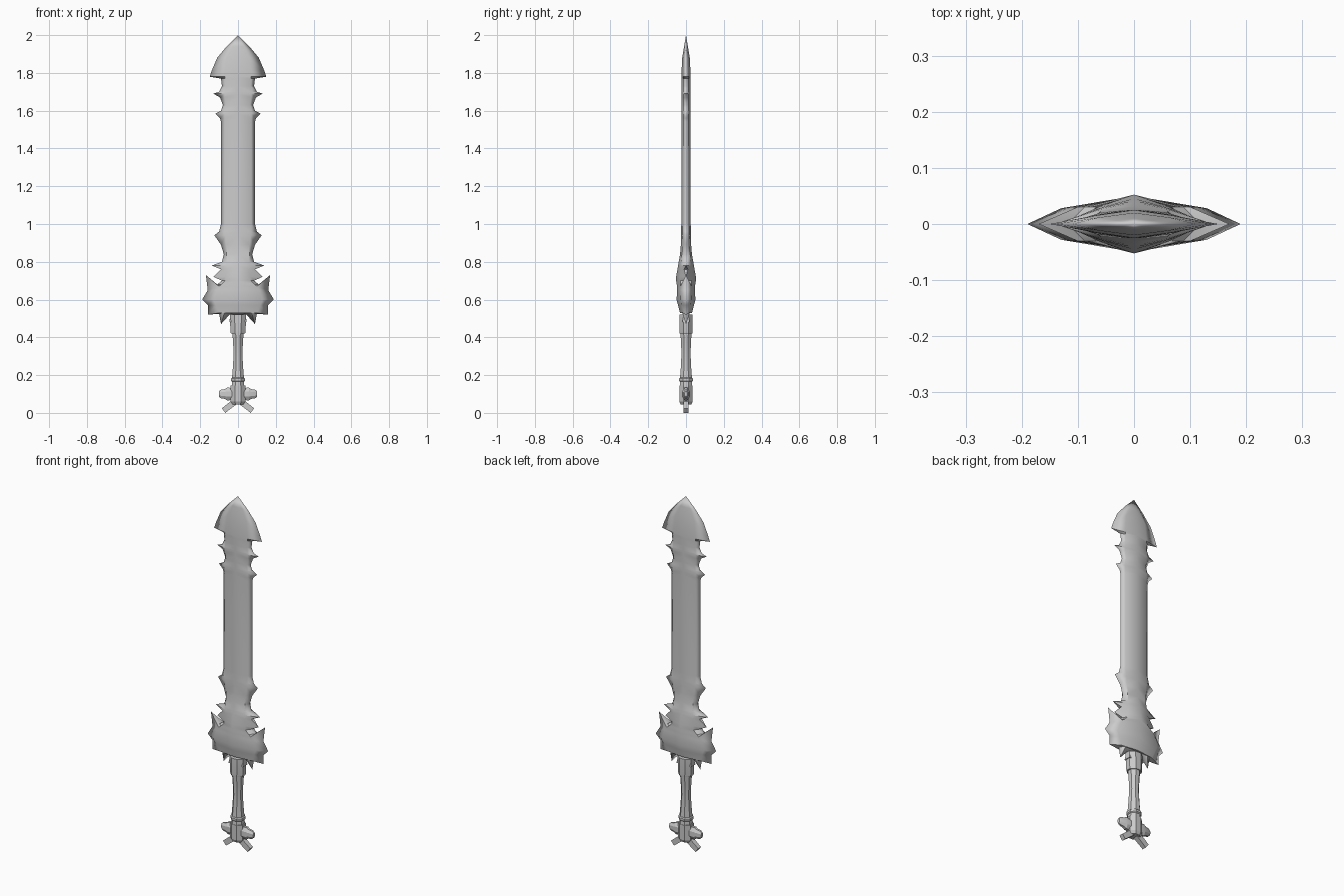
import bpy
import bmesh
from math import cos, sin, pi, radians
from mathutils import Matrix, Vector

cube = bpy.data.objects.get("Cube")
if cube:
    bpy.data.objects.remove(cube, do_unlink=True)

steel = bpy.data.materials.new("plain grey")
steel.use_nodes = True
grey = (0.6, 0.6, 0.6, 1.0)
steel.diffuse_color = grey
steel.node_tree.nodes["Principled BSDF"].inputs["Base Color"].default_value = grey


def finish(name, bm, angle):
    """Turn a bmesh into a smooth-by-angle object."""
    mesh = bpy.data.meshes.new(name)
    bm.to_mesh(mesh)
    bm.free()
    mesh.materials.append(steel)
    obj = bpy.data.objects.new(name, mesh)
    bpy.context.collection.objects.link(obj)
    bpy.ops.object.select_all(action="DESELECT")
    obj.select_set(True)
    bpy.context.view_layer.objects.active = obj
    bpy.ops.object.shade_smooth_by_angle(angle=radians(angle))
    return obj


def loft(name, rings, sides=8, place=Matrix(), angle=25):
    """Stack of regular polygons: (height, half width x, half width y)."""
    bm = bmesh.new()
    loops = []
    for z, rx, ry in rings:
        k = 1 / cos(pi / sides)
        turns = [(2 * i + 1) * pi / sides for i in range(sides)]
        loops.append([bm.verts.new(place @ Vector((rx * k * cos(t), ry * k * sin(t), z)))
                      for t in turns])
    for low, high in zip(loops, loops[1:]):
        for i in range(sides):
            j = (i + 1) % sides
            bm.faces.new((low[i], low[j], high[j], high[i]))
    bm.faces.new(loops[0][::-1])
    bm.faces.new(loops[-1])
    bmesh.ops.recalc_face_normals(bm, faces=bm.faces)
    return finish(name, bm, angle)


# Blade edge from tip to guard, in hundredths: x, z, optional half thickness
edge = [(0, 200), (6, 194), (11, 188), (14, 181), (15, 178), (9, 177), (8.5, 173),
        (10, 170), (13, 169), (9.5, 167), (8, 163), (9, 160), (12, 158.5),
        (9.5, 156), (9, 154), (9, 100), (10, 96), (12.5, 94), (9, 89), (7.5, 84),
        (8.5, 80), (14, 78), (9, 76, 1), (13, 72), (8.5, 70, 1), (11, 68, 0.8),
        (17, 73), (16, 65), (19, 60), (16, 57), (16, 52), (10, 52.5), (9, 47),
        (4.5, 52), (0, 51)]
# Blade section by height: z, ridge y, shoulder x, shoulder y
section = [(200, 0, 0, 0), (188, 2, 6, 1.2), (178, 2.5, 7, 1.5), (100, 2.5, 7, 1.7),
           (86, 2.8, 6, 2), (78, 4.2, 6, 2.8), (71, 5.4, 6.5, 3), (66, 4.6, 11, 3),
           (60, 5, 13, 2.8), (53, 3.2, 10, 2)]


def section_at(z):
    for a, b in zip(section, section[1:]):
        if z >= b[0]:
            t = (a[0] - z) / (a[0] - b[0])
            return [p + (q - p) * t for p, q in zip(a, b)][1:]
    return section[-1][1:]


# Blade and guard: one quarter, mirrored left-right and front-back
bm = bmesh.new()
rows = []
level = 201
for x, z, *thick in edge:
    level = max(min(z, level - 1), 53)
    ridge, wide, shoulder = section_at(level)
    rim = thick[0] if thick else 0
    points = [(0, -ridge, level), (min(wide, 0.8 * x), -shoulder, level),
              (x, -rim, z), (x, 0, z)]
    rows.append([bm.verts.new(Vector(p) / 100) for p in points])
for upper, lower in zip(rows, rows[1:]):
    for c in range(3):
        bm.faces.new((upper[c], lower[c], lower[c + 1], upper[c + 1]))
bmesh.ops.remove_doubles(bm, verts=bm.verts, dist=0.0002)
blade = finish("blade_and_guard", bm, 35)
mirror = blade.modifiers.new("mirror", "MIRROR")
mirror.use_axis = (True, True, False)
mirror.merge_threshold = 0.0004

# Handle
loft("collar", [(0.42, 0.038, 0.034), (0.43, 0.04, 0.035), (0.52, 0.043, 0.034)])
loft("grip", [(0.18, 0.032, 0.032), (0.23, 0.028, 0.028), (0.31, 0.023, 0.024),
              (0.37, 0.026, 0.026), (0.43, 0.03, 0.03)])
loft("grip_ring", [(0.165, 0.032, 0.032), (0.17, 0.037, 0.037),
                   (0.182, 0.037, 0.037), (0.187, 0.032, 0.032)])
loft("pommel_neck", [(0.135, 0.034, 0.034), (0.17, 0.031, 0.031)])
loft("pommel", [(0.045, 0.03, 0.028), (0.06, 0.039, 0.035), (0.145, 0.039, 0.035)])

# Paired pieces on each side of the handle
for side, sign in (("left", 1), ("right", -1)):
    loft(side + "_collar_prong", [(0.48, 0.012, 0.02), (0.55, 0.002, 0.004)], 4,
         Matrix.Translation((sign * 0.034, 0, 0)))
    outward = Matrix.Rotation(sign * pi / 2, 4, "Y")
    loft(side + "_pommel_lobe",
         [(0.03, 0.032, 0.02), (0.058, 0.034, 0.02), (0.07, 0.026, 0.016),
          (0.092, 0.022, 0.013), (0.101, 0.014, 0.008)], 8,
         Matrix.Translation((0, 0, 0.1)) @ outward)
    slant = Matrix.Rotation(sign * radians(128), 4, "Y")
    loft(side + "_pommel_foot", [(0, 0.016, 0.014), (0.078, 0.015, 0.012)], 4,
         Matrix.Translation((sign * 0.015, 0, 0.06)) @ slant)
